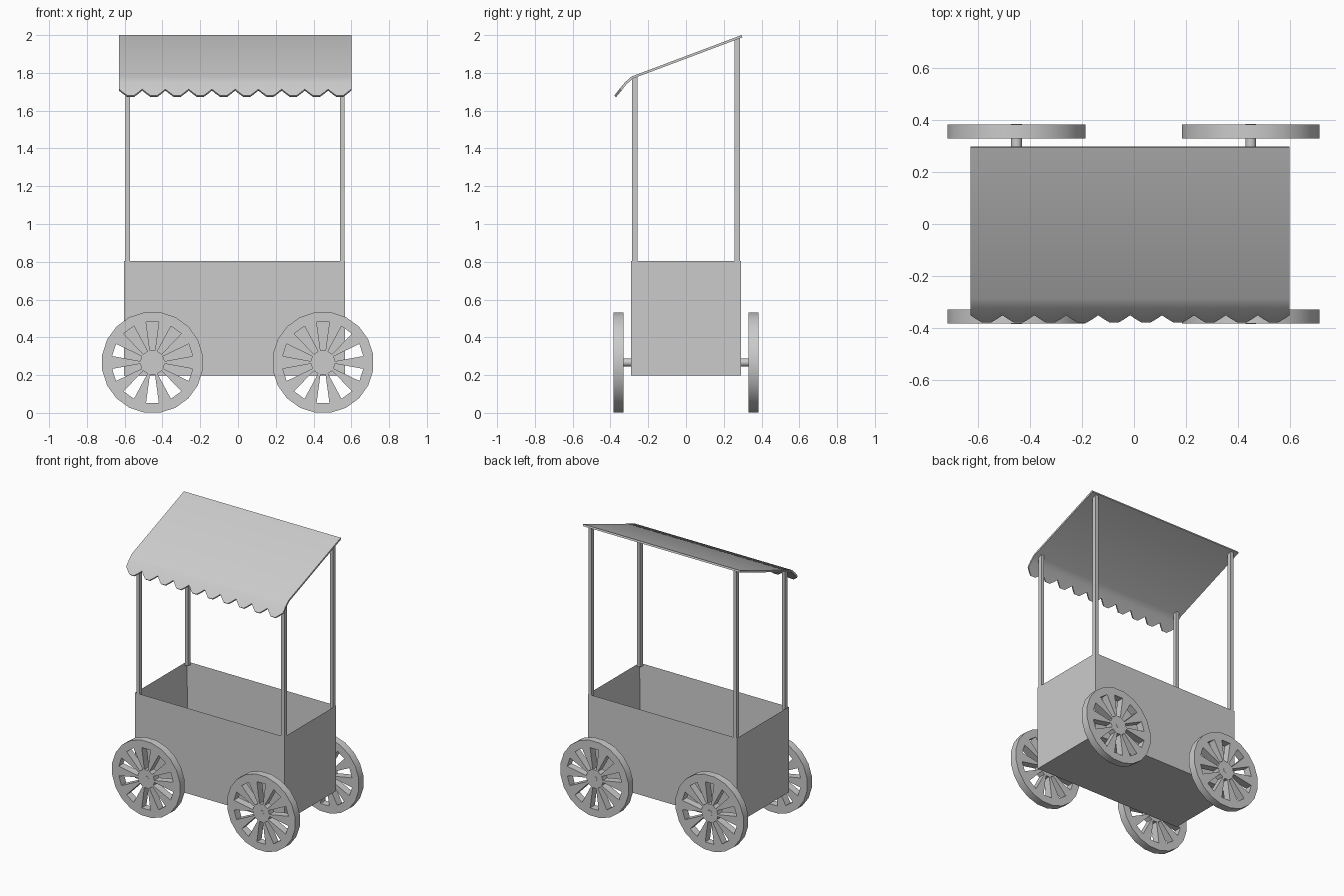
import bpy, bmesh, math
from mathutils import Matrix

if "Cube" in bpy.data.objects:
    bpy.data.objects.remove(bpy.data.objects["Cube"])


def make_object(name, bm, smooth=False):
    bmesh.ops.recalc_face_normals(bm, faces=bm.faces[:])
    mesh = bpy.data.meshes.new(name)
    bm.to_mesh(mesh)
    bm.free()
    ob = bpy.data.objects.new(name, mesh)
    bpy.context.collection.objects.link(ob)
    if smooth:
        smooth_by_angle(ob)
    return ob


def smooth_by_angle(ob):
    bpy.ops.object.select_all(action='DESELECT')
    ob.select_set(True)
    bpy.context.view_layer.objects.active = ob
    bpy.ops.object.shade_smooth_by_angle(angle=math.radians(35))


def box(bm, x0, x1, y0, y1, z0, z1):
    m = Matrix.Translation(((x0 + x1) / 2, (y0 + y1) / 2, (z0 + z1) / 2))
    m = m @ Matrix.Diagonal((x1 - x0, y1 - y0, z1 - z0, 1))
    return bmesh.ops.create_cube(bm, size=1, matrix=m)['verts']


# Open-topped cart body: inset the top face and push it down
bm = bmesh.new()
box(bm, -0.603, 0.567, -0.29, 0.29, 0.198, 0.803)
bm.normal_update()
top = max(bm.faces, key=lambda f: f.calc_center_median().z)
bmesh.ops.inset_region(bm, faces=[top], thickness=0.03)
for v in top.verts:
    v.co.z = 0.228
make_object("cart_body", bm)

# Roof posts, tops cut to follow the roof slope
def roof_z(y):
    return 1.777 + (y + 0.29) * 0.218 / 0.58

for side, x0 in (("left", -0.596), ("right", 0.54)):
    for end, y0 in (("front", -0.287), ("back", 0.258)):
        bm = bmesh.new()
        for v in box(bm, x0, x0 + 0.024, y0, y0 + 0.029, 0.79, 1.7):
            if v.co.z > 1:
                v.co.z = roof_z(v.co.y) - 0.008
        make_object(f"{end}_{side}_post", bm)

# Awning: sloped sheet with a drooping scalloped front edge
X0, X1, SCALLOPS = -0.63, 0.60, 10
lobe = [(0, 0), (0.17, 0.5), (0.36, 1), (0.64, 1), (0.83, 0.5)]
step = (X1 - X0) / SCALLOPS
columns = [(X0 + (i + t) * step, d) for i in range(SCALLOPS) for t, d in lobe] + [(X1, 0)]
bm = bmesh.new()
grid = []
for x, d in columns:
    pts = [(0.294, 2.0), (-0.288, 1.781), (-0.325, 1.748),
           (-0.352 - 0.028 * d, 1.714 - 0.034 * d)]
    grid.append([bm.verts.new((x, y, z)) for y, z in pts])
for a, b in zip(grid, grid[1:]):
    for r in range(3):
        bm.faces.new((a[r], a[r + 1], b[r + 1], b[r]))
mesh = bpy.data.meshes.new("awning")
bm.to_mesh(mesh)
bm.free()
awning = bpy.data.objects.new("awning", mesh)
bpy.context.collection.objects.link(awning)
mod = awning.modifiers.new("thickness", 'SOLIDIFY')
mod.thickness = 0.013
mod.offset = -1
bpy.context.view_layer.objects.active = awning
bpy.ops.object.modifier_apply(modifier=mod.name)
smooth_by_angle(awning)

# Spoked wheels: twenty sectors, every second one open between hub and rim
def wheel(name, cx, y0, depth):
    bm = bmesh.new()
    def ring(radius, shift=0):
        vs = []
        for k in range(20):
            a = math.radians(9 + 18 * k + (shift if k % 2 else -shift))
            vs.append(bm.verts.new((cx + radius * math.cos(a), y0, 0.267 + radius * math.sin(a))))
        return vs
    outer, mid, inner = ring(0.269), ring(0.216), ring(0.065, 3)
    hub = bm.verts.new((cx, y0, 0.267))
    for k in range(20):
        n = (k + 1) % 20
        bm.faces.new((outer[k], outer[n], mid[n], mid[k]))
        bm.faces.new((inner[k], inner[n], hub))
        if k % 2 == 1:   # windows centred on 18, 54, 90... degrees
            bm.faces.new((mid[k], mid[n], inner[n], inner[k]))
    ext = bmesh.ops.extrude_face_region(bm, geom=bm.faces[:], use_keep_orig=True)
    for v in ext['geom']:
        if isinstance(v, bmesh.types.BMVert):
            v.co.y += depth
    make_object(name, bm, smooth=True)


def axle(name, cx, y0, y1):
    bm = bmesh.new()
    m = Matrix.Translation((cx, (y0 + y1) / 2, 0.267)) @ Matrix.Rotation(math.pi / 2, 4, 'X')
    bmesh.ops.create_cone(bm, cap_ends=True, segments=12, radius1=0.021, radius2=0.021,
                          depth=abs(y1 - y0), matrix=m)
    make_object(name, bm, smooth=True)


for side, cx in (("left", -0.453), ("right", 0.45)):
    for end, s in (("front", -1), ("back", 1)):
        wheel(f"{end}_{side}_wheel", cx, 0.33 * s, 0.053 * s)
        axle(f"{end}_{side}_axle", cx, 0.28 * s, 0.385 * s)
